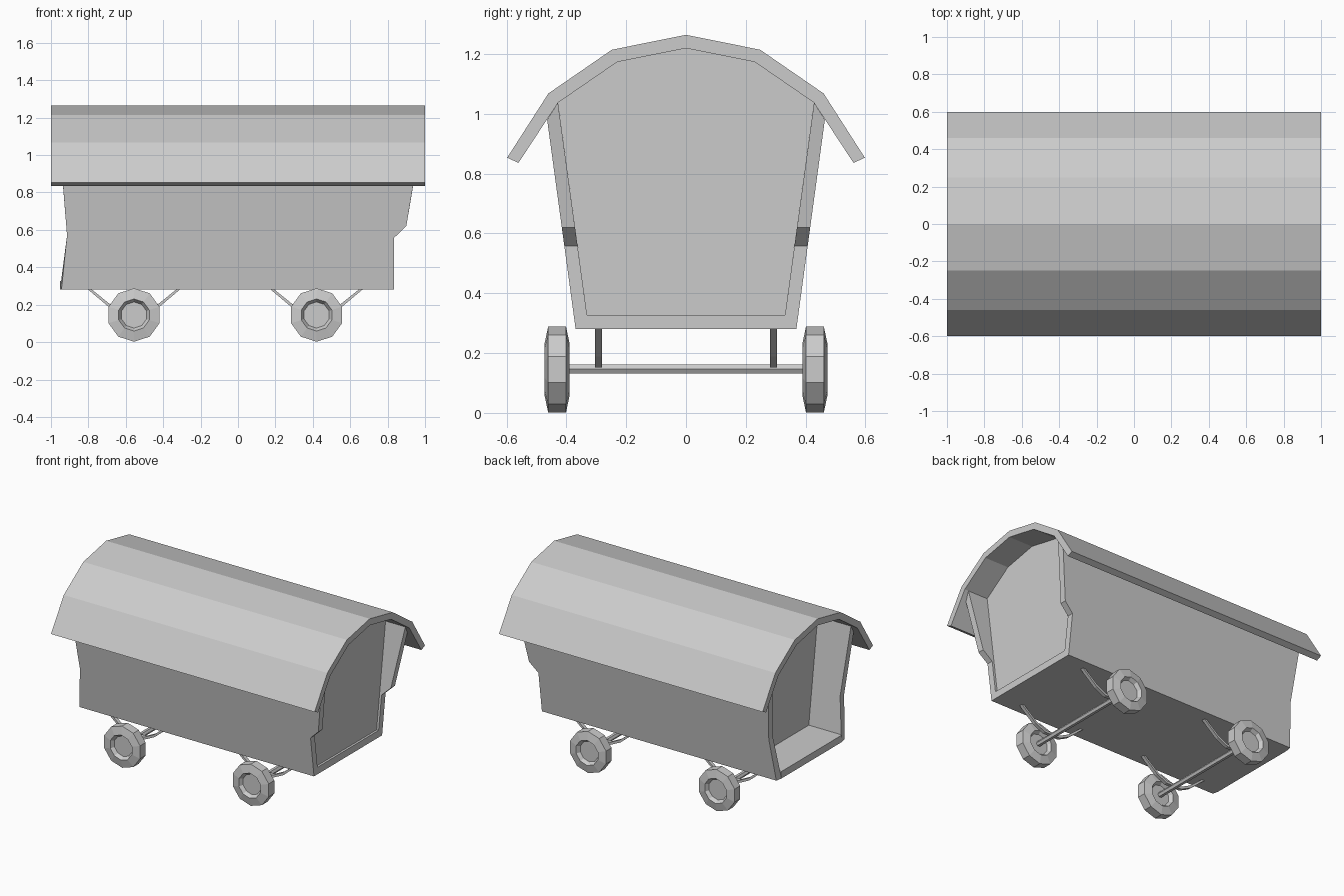
import bpy, bmesh
from math import sin, cos, pi

if "Cube" in bpy.data.objects:
    bpy.data.objects.remove(bpy.data.objects["Cube"])


def make(name, verts, faces):
    me = bpy.data.meshes.new(name)
    me.from_pydata(verts, [], faces)
    bm = bmesh.new()
    bm.from_mesh(me)
    bmesh.ops.recalc_face_normals(bm, faces=bm.faces)
    bm.to_mesh(me)
    bm.free()
    ob = bpy.data.objects.new(name, me)
    bpy.context.collection.objects.link(ob)
    return ob


def loft(name, a, b):
    """Solid between two matching loops of points."""
    n = len(a)
    sides = [(i, (i + 1) % n, n + (i + 1) % n, n + i) for i in range(n)]
    return make(name, a + b, sides + [tuple(range(n)), tuple(range(n, 2 * n))])


def prism_x(name, yz, x0, x1):
    return loft(name, [(x0, y, z) for y, z in yz], [(x1, y, z) for y, z in yz])


def prism_y(name, xz, y0, y1):
    return loft(name, [(x, y0, z) for x, z in xz], [(x, y1, z) for x, z in xz])


def mirrored(half):
    """Complete a half profile that ends on the y = 0 line."""
    return half + [(-y, z) for y, z in half[-2::-1]]


# Faceted roof shell
outer = mirrored([(-.598, .853), (-.46, 1.068), (-.248, 1.214), (0, 1.264)])
inner = mirrored([(-.56, .836), (-.428, 1.037), (-.23, 1.173), (0, 1.219)])
n = len(outer)
verts = [(x, y, z) for x in (-1, 1) for y, z in outer + inner]
loop = list(range(n)) + list(range(2 * n - 1, n - 1, -1))
m = 2 * n
faces = [(p, q, q + m, p + m) for p, q in zip(loop, loop[1:] + loop[:1])]
for e in (0, m):
    faces += [(e + i, e + i + 1, e + n + i + 1, e + n + i) for i in range(n - 1)]
make("roof", verts, faces)

# Cabin core, whose ends are the recessed end panels
prism_x("cabin_panels", mirrored([(-.331, .328), (-.428, 1.037), (-.23, 1.173), (0, 1.219)]),
        -.70, .82)

# Floor slab
prism_x("floor", [(-.325, .28), (.325, .28), (.331, .328), (-.331, .328)], -.952, .835)

# Leaning side walls with a stepped edge at one end
for side, label in ((-1, "front"), (1, "back")):
    def out_y(z): return side * (.369 + (z - .28) * .136)
    def in_y(z): return side * (.331 + (z - .328) * .137)
    mid = [(.835, .28), (.835, .558), (.9, .62)]
    o = [(-.944, .28)] + mid + [(.96, .98), (-.947, .98), (-.914, .57)]
    i = [(-.952, .28)] + mid + [(.97, 1.037), (-.952, 1.037), (-.914, .57)]
    loft(label + "_wall", [(x, out_y(z), z) for x, z in o], [(x, in_y(z), z) for x, z in i])

# Running gear: axles, ten-sided wheels and bent spring struts
SIDES = 10
WHEEL = [(.070, .018), (.086, .042), (.143, .030), (.143, -.030), (.086, -.042), (.070, -.018)]
ZC = .145
for cx, label in ((-.556, "left"), (.42, "right")):
    rod = [(cx + .018 * cos(k * pi / 3), .147 + .018 * sin(k * pi / 3)) for k in range(6)]
    prism_y(label + "_axle", rod, -.42, .42)
    for side, end in ((-1, "front"), (1, "back")):
        v = [(cx + r * sin(2 * pi * k / SIDES), side * .431 + w, ZC + r * cos(2 * pi * k / SIDES))
             for r, w in WHEEL for k in range(SIDES)]
        f = [(j * SIDES + k, j * SIDES + (k + 1) % SIDES,
              (j + 1) * SIDES + (k + 1) % SIDES, (j + 1) * SIDES + k)
             for j in range(len(WHEEL) - 1) for k in range(SIDES)]
        last = (len(WHEEL) - 1) * SIDES
        f += [tuple(range(SIDES)), tuple(range(last, last + SIDES))]
        make(f"{label}_{end}_wheel", v, f)
        for d, s in ((-1, "a"), (1, "b")):
            strut = [(0, .152), (.06, .152), (.135, .188), (.248, .283),
                     (.228, .283), (.13, .204), (.057, .168), (0, .168)]
            prism_y(f"{label}_{end}_spring_{s}", [(cx + d * x, z) for x, z in strut],
                    side * .28, side * .304)
